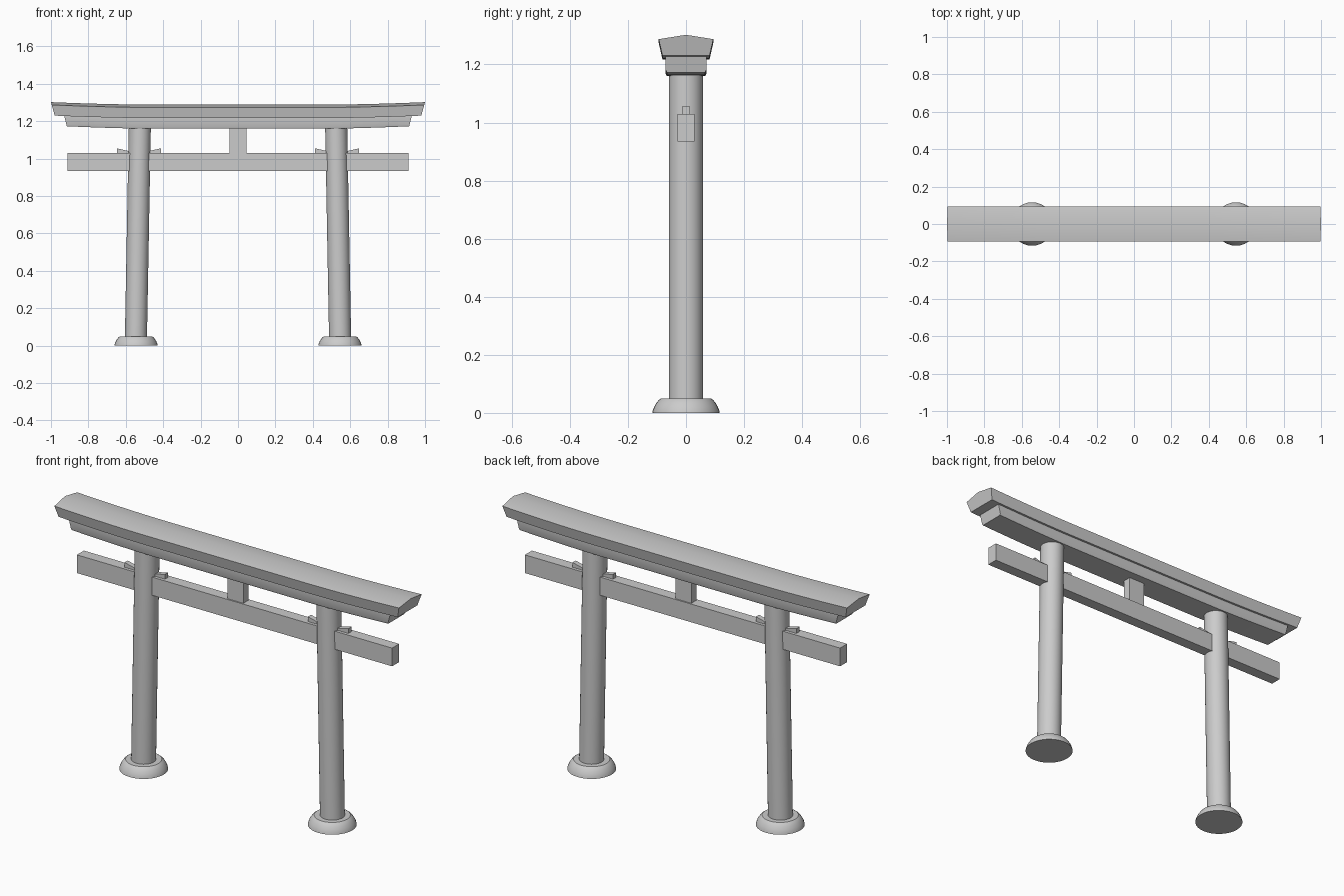
import bpy, bmesh, math
from mathutils import Vector

if "Cube" in bpy.data.objects:
    bpy.data.objects.remove(bpy.data.objects["Cube"])


def finish(name, bm, angle=30):
    bmesh.ops.recalc_face_normals(bm, faces=bm.faces)
    me = bpy.data.meshes.new(name)
    bm.to_mesh(me)
    bm.free()
    ob = bpy.data.objects.new(name, me)
    bpy.context.collection.objects.link(ob)
    bpy.ops.object.select_all(action='DESELECT')
    ob.select_set(True)
    bpy.context.view_layer.objects.active = ob
    bpy.ops.object.shade_smooth_by_angle(angle=math.radians(angle))
    return ob


def skin(name, rings):
    """Join closed rings of points into a capped solid."""
    bm = bmesh.new()
    loops = [[bm.verts.new(p) for p in r] for r in rings]
    n = len(loops[0])
    for a, b in zip(loops, loops[1:]):
        for i in range(n):
            j = (i + 1) % n
            bm.faces.new((a[i], a[j], b[j], b[i]))
    bm.faces.new(loops[0])
    bm.faces.new(loops[-1])
    return finish(name, bm)


def circle(cx, r, z, n=32):
    return [(cx + r * math.cos(2 * math.pi * i / n),
             r * math.sin(2 * math.pi * i / n), z) for i in range(n)]


def box(name, x, y, z0, z1):
    rect = [(-x, -y), (x, -y), (x, y), (-x, y)]
    return skin(name, [[(px, py, z) for px, py in rect] for z in (z0, z1)])


def lintel(name, profile, half_low, half_high, rise):
    """Sweep a (y, z) profile along x, with upturned, slanted ends."""
    z0 = min(z for _, z in profile)
    z1 = max(z for _, z in profile)
    rings = []
    for i in range(-12, 13):
        u = i / 12
        lift = rise * max(0, (abs(u) - 0.5) / 0.5) ** 1.6
        rings.append([(u * (half_low + (half_high - half_low) * (z - z0) / (z1 - z0)),
                       y, z + lift) for y, z in profile])
    return skin(name, rings)


# Upper roof lintel with ridged top, and the narrower lintel beneath it
lintel("top_lintel", [(-.081, 1.217), (.081, 1.217), (.094, 1.274),
                      (0, 1.289), (-.094, 1.274)], .98, 1.0, .013)
lintel("under_lintel", [(-.066, 1.16), (.066, 1.16), (.07, 1.168),
                        (.07, 1.219), (-.07, 1.219), (-.07, 1.168)], .915, .93, .013)

# Tie beam and central strut
box("tie_beam", .911, .029, .935, 1.03)
box("centre_strut", .046, .022, 1.028, 1.163)

# Leaning pillars, rounded footings and wedges, per side
for side, s in (("left", -1), ("right", 1)):
    skin(side + "_pillar", [circle(s * .546, .059, .03), circle(s * .525, .059, 1.165)])
    foot = [(.116, 0), (.114, .01), (.109, .022), (.102, .034), (.094, .044), (.086, .05)]
    skin(side + "_footing", [circle(s * .545, r, z) for r, z in foot])
    for part, d in (("outer", s), ("inner", -s)):
        a, b = s * .53 + d * .04, s * .53 + d * .117
        rings = [[(x, -.013, 1.028), (x, .013, 1.028), (x, .013, h), (x, -.013, h)]
                 for x, h in ((a, 1.037), (b, 1.055))]
        skin(side + "_" + part + "_wedge", rings)
